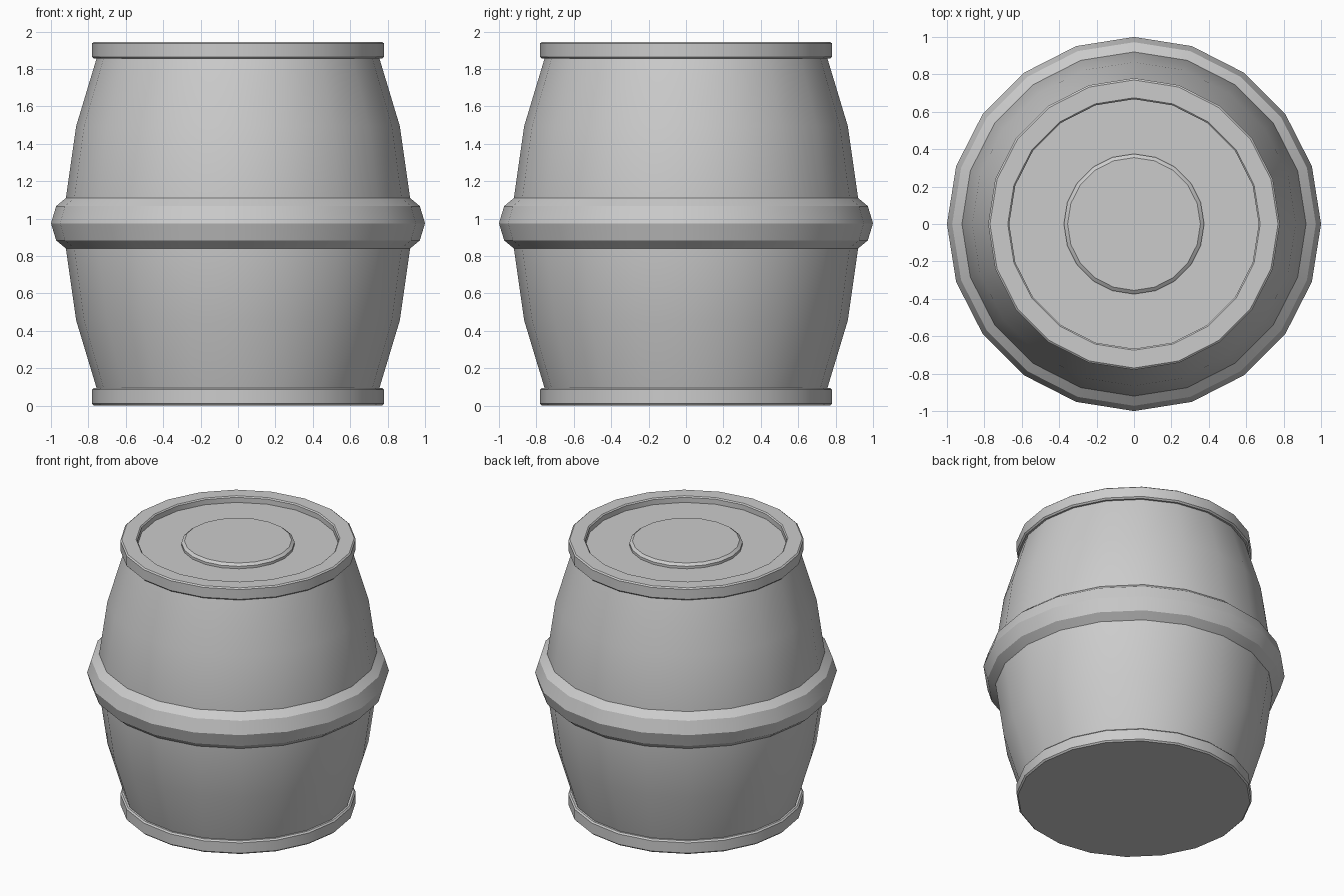
import bpy
import math

if "Cube" in bpy.data.objects:
    bpy.data.objects.remove(bpy.data.objects["Cube"])

SIDES = 20


def lathe(name, profile):
    """Revolve (radius, z) points, listed bottom-outside-top; radius 0 closes to a pole cap."""
    verts, faces, rings = [], [], []
    for r, z in profile:
        rings.append(range(len(verts), len(verts) + SIDES))
        for i in range(SIDES):
            a = 2 * math.pi * i / SIDES
            verts.append((r * math.cos(a), r * math.sin(a), z))
    for low, high in zip(rings, rings[1:]):
        for i in range(SIDES):
            j = (i + 1) % SIDES
            faces.append((low[i], low[j], high[j], high[i]))
    return verts, faces, rings, name


def build(name, profile, cap_bottom=False, cap_top=False):
    verts, faces, rings, _ = lathe(name, profile)
    if cap_bottom:
        faces.append(tuple(reversed(rings[0])))
    if cap_top:
        faces.append(tuple(rings[-1]))
    mesh = bpy.data.meshes.new(name)
    mesh.from_pydata(verts, [], faces)
    obj = bpy.data.objects.new(name, mesh)
    bpy.context.collection.objects.link(obj)
    bpy.ops.object.select_all(action='DESELECT')
    obj.select_set(True)
    bpy.context.view_layer.objects.active = obj
    bpy.ops.object.shade_smooth_by_angle(angle=math.radians(30))
    return obj


# Bulging barrel wall, running behind the hoop
build("barrel_body", [(0.755, 0.09), (0.865, 0.455), (0.92, 0.84),
                      (0.92, 1.11), (0.865, 1.495), (0.755, 1.86)])

# Rounded hoop around the middle
build("middle_hoop", [(0.92, 0.84), (0.972, 0.883), (1.0, 0.975),
                      (0.972, 1.067), (0.92, 1.11)])

# Bottom rim with solid base
build("bottom_rim", [(0.77, 0.0), (0.78, 0.01), (0.78, 0.085),
                     (0.77, 0.095), (0.755, 0.095)], cap_bottom=True)

# Top rim with lip and recessed lid
build("top_rim", [(0.755, 1.855), (0.77, 1.855), (0.78, 1.865), (0.78, 1.937),
                  (0.77, 1.945), (0.675, 1.945), (0.667, 1.937), (0.667, 1.90)],
      cap_top=True)

# Raised disc on the lid
build("lid_disc", [(0.375, 1.90), (0.375, 1.918), (0.355, 1.933)], cap_top=True)
